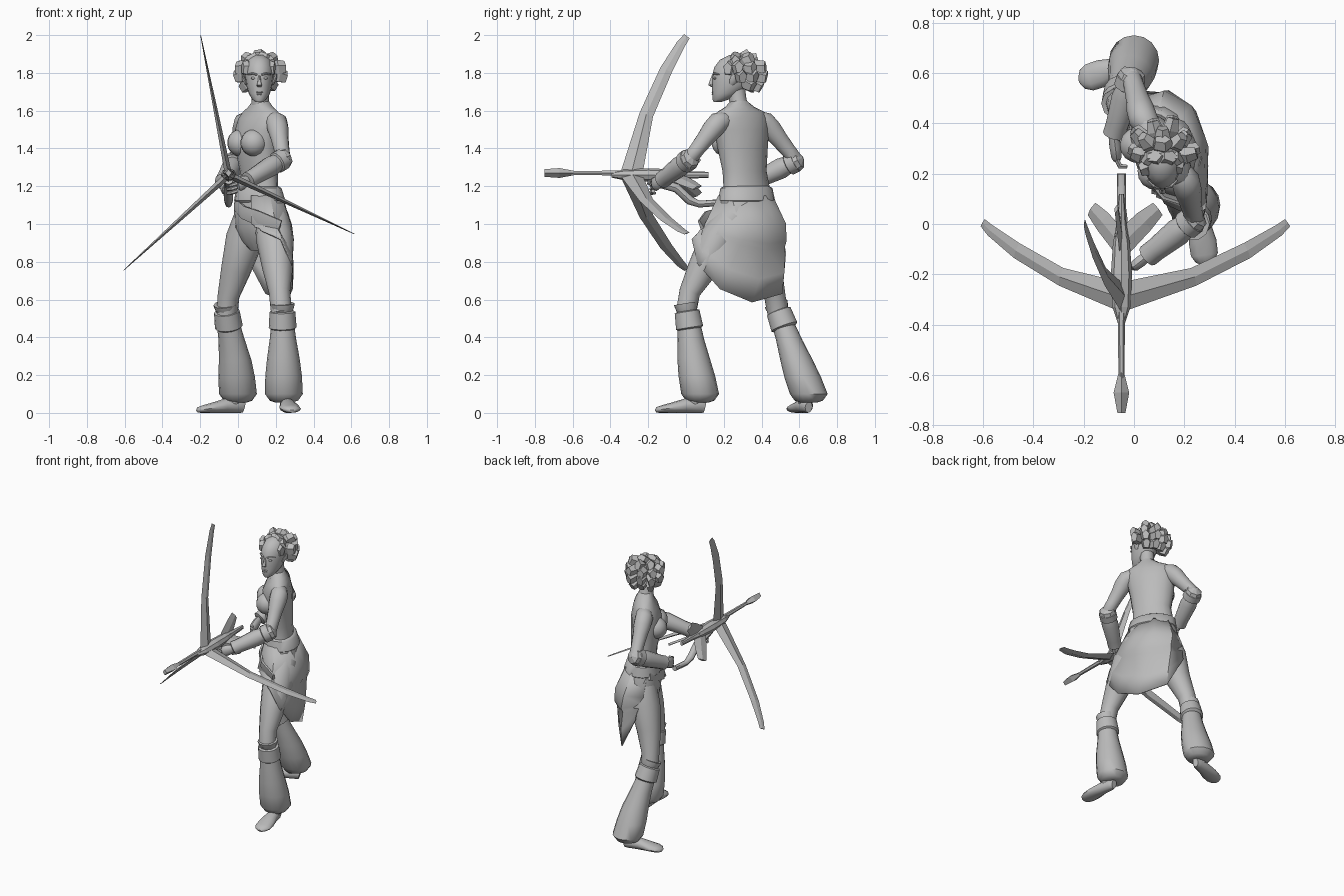
import bpy, bmesh, math
from mathutils import Vector, Matrix

cube = bpy.data.objects.get("Cube")
if cube:
    bpy.data.objects.remove(cube)

grey = bpy.data.materials.new("clay_grey")
grey.use_nodes = True
grey.diffuse_color = (0.5, 0.5, 0.5, 1)
grey.node_tree.nodes["Principled BSDF"].inputs["Base Color"].default_value = (0.5, 0.5, 0.5, 1)

ACROSS = Vector((0.55, -0.83, 0))      # shoulder line, towards the model's left arm
FACING = Vector((-0.83, -0.55, 0))     # direction of the chest
X, Y, Z = Vector((1, 0, 0)), Vector((0, 1, 0)), Vector((0, 0, 1))
made = []


def finish(name, bm, smooth=True):
    bmesh.ops.recalc_face_normals(bm, faces=bm.faces)
    me = bpy.data.meshes.new(name)
    bm.to_mesh(me)
    bm.free()
    me.materials.append(grey)
    ob = bpy.data.objects.new(name, me)
    bpy.context.collection.objects.link(ob)
    if smooth:
        made.append(ob)
    return ob


def tube(name, pts, sides=12, side=X, smooth=True, flat=False):
    """Closed loft along (x, y, z, radius[, second radius]) points.
    flat keeps every ring horizontal."""
    bm = bmesh.new()
    rings = []
    pos = [Vector(p[:3]) for p in pts]
    for i, p in enumerate(pts):
        t = Z if flat else (pos[min(i + 1, len(pts) - 1)] - pos[max(i - 1, 0)]).normalized()
        a = (side - t * side.dot(t)).normalized()
        b = t.cross(a)
        ra, rb = p[3], p[-1]
        ring = []
        for k in range(sides):
            g = math.tau * k / sides
            ring.append(bm.verts.new(pos[i] + a * ra * math.cos(g) + b * rb * math.sin(g)))
        rings.append(ring)
    for r, s in zip(rings, rings[1:]):
        for k in range(sides):
            n = (k + 1) % sides
            bm.faces.new((r[k], r[n], s[n], s[k]))
    bm.faces.new(rings[0])
    bm.faces.new(rings[-1])
    return finish(name, bm, smooth)


def ball(name, centre, radii, axis=X):
    bm = bmesh.new()
    bmesh.ops.create_uvsphere(bm, u_segments=14, v_segments=9, radius=1)
    turn = Matrix.Rotation(math.atan2(axis.y, axis.x), 4, 'Z')
    bm.transform(Matrix.Translation(centre) @ turn @ Matrix.Diagonal((*radii, 1)))
    return finish(name, bm)


def sheet(name, rows, thick):
    bm = bmesh.new()
    grid = [[bm.verts.new(p) for p in row] for row in rows]
    for r, s in zip(grid, grid[1:]):
        for k in range(len(r) - 1):
            bm.faces.new((r[k], r[k + 1], s[k + 1], s[k]))
    finish(name, bm).modifiers.new("thickness", 'SOLIDIFY').thickness = thick


# Torso, hips and neck
tube("torso", [(.11, .32, 1.1, .15, .1), (.11, .32, 1.2, .135, .085), (.11, .31, 1.28, .128, .085),
               (.1, .3, 1.4, .145, .1), (.105, .295, 1.5, .16, .097), (.115, .29, 1.56, .168, .08),
               (.12, .29, 1.595, .14, .064), (.12, .285, 1.62, .085, .055), (.12, .28, 1.65, .046, .044)],
     16, ACROSS, flat=True)
tube("hips", [(.11, .3, .86, .05, .04), (.11, .31, .91, .12, .08), (.12, .32, .98, .175, .12),
              (.12, .32, 1.06, .175, .125), (.115, .32, 1.14, .155, .11)], 16, ACROSS, flat=True)
tube("belt", [(.115, .32, 1.11, .15, .11), (.115, .32, 1.125, .163, .122), (.11, .32, 1.19, .15, .105),
              (.11, .32, 1.2, .13, .09)], 16, ACROSS, flat=True)
tube("neck", [(.12, .29, 1.6, .056), (.118, .275, 1.65, .046), (.115, .265, 1.73, .046)], 12)
for s, label in ((1, "left"), (-1, "right")):
    c = Vector((.11, .3, 1.43)) + FACING * .072 + ACROSS * s * .064
    ball(label + "_breast", c, (.073, .072, .072), FACING)

# Wrapped skirt with a fold across the seat, open towards the front of the hips
top = [(.07, .19), (.17, .17), (.23, .24), (.225, .33), (.18, .42), (.1, .46), (.01, .42)]
mid = [(.07, .12), (.2, .1), (.28, .19), (.285, .34), (.23, .47), (.12, .53), (0, .48)]
hem = [(.12, .08, .97), (.23, .03, .92), (.285, .06, .79), (.29, .18, .655),
       (.26, .35, .585), (.15, .51, .63), (.03, .53, .85)]
rows = [[Vector((x, y, 1.15)) for x, y in top], [Vector((x, y, 1)) for x, y in mid]]
for drop, bulge in ((.25, .012), (.33, 0), (.7, .008)):
    rows.append([m.lerp(Vector(h), drop) - FACING * bulge for m, h in zip(rows[1], hem)])
rows.append(hem)
sheet("skirt", rows, .008)
# Sash slung diagonally over the front of the hips
tube("front_sash", [(-.005, .42, 1.13, .012, .03), (-.01, .33, 1.1, .012, .035), (.03, .21, 1.06, .012, .04),
                    (.11, .115, 1.03, .012, .045), (.22, .085, .98, .01, .05)], 6, FACING)

# Legs, bands and baggy trousers
tube("left_thigh", [(.18, .26, 1.04, .09), (.195, .17, .92, .1), (.21, .085, .76, .08),
                    (.22, .02, .64, .057), (.23, 0, .53, .055)], 14)
tube("right_thigh", [(.07, .39, 1.04, .09), (.035, .41, .92, .1), (-.01, .43, .76, .08),
                     (-.05, .47, .62, .058), (-.06, .49, .5, .055)], 14)


def trousers(label, knee, mid, low):
    k, m, l = Vector(knee), Vector(mid), Vector(low)
    down = (l - k).normalized()

    def at(p, off, r):
        return (*(p + down * off), r)
    tube(label + "_knee_ruffle", [at(k, -.035, .056), at(k, -.04, .066), at(k, -.02, .062), at(k, 0, .055)], 10)
    tube(label + "_knee_band", [at(k, 0, .058), at(k, .005, .068), at(k, .09, .074), at(k, .1, .06)], 14)
    tube(label + "_trouser", [(*(k + down * .08), .062), (*k.lerp(m, .6), .07), (*m, .086),
                              (*m.lerp(l, .5), .097), (*l, .1), (l.x, l.y, l.z - .035, .075),
                              (l.x, l.y, l.z - .045, .045)], 16, flat=True)


trousers("left", (.235, .005, .54), (.24, .04, .29), (.243, .075, .1))
trousers("right", (-.06, .49, .54), (-.015, .585, .28), (0, .65, .1))
for label, heel, toe in (("left", (.25, .1), (.285, -.16)), ("right", (.03, .65), (-.215, .57))):
    h, t = Vector((*heel, 0)), Vector((*toe, 0))
    across = (t - h).cross(Z)
    shape = ((0, .02, .03), (.12, .034, .038), (.4, .042, .038), (.65, .055, .028),
             (.85, .054, .021), (.96, .038, .016), (1, .015, .009))
    tube(label + "_foot", [(*(h.lerp(t, f) + Z * rz), w, rz) for f, w, rz in shape], 12, across)
    ball(label + "_ankle", h.lerp(t, .22) + Z * .07, (.04, .04, .05))


# Arms with flared bracers and closed hands
def arm(label, shoulder, elbow, wrist, palm):
    s, e, w, p = map(Vector, (shoulder, elbow, wrist, palm))
    d = w - e
    inward = ACROSS * (-1 if label == "left" else 1)
    tube(label + "_upper_arm", [(*(s + inward * .09), .03), (*(s + inward * .045 + Z * .01), .05),
                                (*(s - Z * .005), .058), (*s.lerp(e, .2), .056), (*s.lerp(e, .45), .047),
                                (*s.lerp(e, .75), .041), (*e, .04), (*(e + d * .1), .038)], 14, Z.cross(inward))
    bracer = ((0, .038), (.02, .058), (.18, .058), (.2, .048), (.35, .055), (.8, .046), (.98, .046), (1, .03))
    tube(label + "_bracer", [(*(e + d * f), r) for f, r in bracer], 12)
    tube(label + "_elbow_guard", [(*(e - d * .14), .012), (*(e - d * .07), .05),
                                  (*(e + d * .04), .058), (*(e + d * .06), .04)], 8, smooth=False)
    tube(label + "_palm", [(*w, .027, .022), (*w.lerp(p, .5), .036, .024), (*p, .038, .022),
                           (*(p + (p - w) * .2), .025, .015)], 10, Z)
    side = (p - w).normalized()
    for i in range(4):
        f = p + Z * (.03 - i * .02) + side * .015
        curl = Vector((-side.y, side.x, 0)) * (1 if label == "left" else -1)
        tube(f"{label}_finger_{i}", [(*f, .011), (*(f + side * .03 - curl * .01), .011),
                                     (*(f + side * .035 - curl * .04), .008)], 6, Z)


arm("left", (.205, .17, 1.54), (.24, .02, 1.345), (.05, -.13, 1.23), (.005, -.165, 1.21))
arm("right", (.035, .42, 1.54), (-.01, .585, 1.335), (-.08, .35, 1.22), (-.07, .27, 1.19))

# Head and face
tube("head", [(.113, .165, 1.645, .018, .018), (.113, .185, 1.66, .038, .045), (.113, .212, 1.69, .056, .073),
              (.113, .235, 1.73, .068, .097), (.113, .25, 1.78, .075, .112), (.113, .26, 1.83, .075, .11),
              (.113, .265, 1.87, .06, .085), (.113, .265, 1.895, .025, .035)], 16, flat=True)
tube("nose", [(.113, .146, 1.785, .006, .01), (.113, .134, 1.752, .009, .011),
              (.113, .129, 1.735, .014, .011), (.113, .14, 1.726, .01, .007)], 8, flat=True)
for z, r in ((1.698, .019), (1.687, .016)):
    ball("lip", (.113, .146, z), (r, .01, .006))
for s in (-1, 1):
    ball("eye", (.113 + s * .031, .153, 1.772), (.014, .01, .007))
    tube("brow", [(.113 + s * .012, .143, 1.79, .005), (.113 + s * .035, .15, 1.797, .006),
                  (.113 + s * .06, .174, 1.792, .004)], 6, Z)
    tube("ear", [(.113 + s * .068, .24, 1.74, .012, .008), (.113 + s * .083, .255, 1.765, .025, .009),
                 (.113 + s * .09, .27, 1.8, .01, .005)], 8, Y)

# Thick blocky locks, swept back from the brow
skull = Vector((.113, .28, 1.8))
for row, (lift, count, spread) in enumerate(((-.65, 4, .9), (-.15, 6, 1.5), (.3, 8, 2.3), (.8, 7, 2.9), (1.25, 3, 2.2))):
    for i in range(count):
        g = math.pi / 2 + spread * (2 * i / (count - 1) - 1)
        d = Vector((math.cos(g) * math.cos(lift), math.sin(g) * math.cos(lift), math.sin(lift)))
        reach = .95 + .1 * ((i + row) % 2)
        if d.y < -.2:
            reach *= .88
        tip = skull + Vector((d.x * .135, d.y * .135, d.z * .115)) * reach
        root = skull + d * .05
        end = tip + Vector((0, .012, -.006))
        tube(f"hair_lock_{row}_{i}", [(*root, .03), (*root.lerp(tip, .6), .043, .034), (*end, .034, .024)],
             5, Z if lift < 1 else X, smooth=False)

# Crossbow body, grip and bolt
BX, BZ = -.05, 1.26


def along(name, pts, sides=8, z=BZ):
    tube(name, [(BX, y, z, *r) for y, *r in pts], sides, X, smooth=False)


along("bow_body", [(-.395, .014), (-.33, .036, .028), (-.2, .042, .035), (-.08, .034, .03),
                   (0, .02), (.12, .01, .016)])
along("bolt_shaft", [(-.65, .011), (-.35, .015)], 6, 1.27)
along("bolt_head", [(-.75, .016, .02), (-.67, .031, .026), (-.59, .011)], 4, 1.27)
tube("bow_grip", [(BX, -.2, 1.235, .026), (BX, -.05, 1.19, .024), (BX, .02, 1.125, .024),
                  (BX, .07, 1.105, .018), (BX, .2, 1.115, .018)], 8)

# Three thin swept blades and three tail fins around the bow axis
blade = ((0, -.29, .058), (.33, -.21, .037), (.575, -.105, .033), (.72, -.025, .024), (.76, .005, .018))
fin = ((0, -.08, .05), (.1, .01, .045), (.16, .06, .032))
hub = Vector((BX, 0, BZ))
for i, (dx, dz, reach) in enumerate(((-.15, .75, .985), (-.55, -.5, .98), (.66, -.31, .96))):
    d = Vector((dx, 0, dz)).normalized()
    tube(f"bow_blade_{i}", [(*(hub + d * r * reach + Y * y), w, .022 * (.8 - r) + .001) for r, y, w in blade],
         4, Y, smooth=False)
    size = .65 if i == 0 else 1
    tube(f"tail_fin_{i}", [(*(hub + d * r * size + Y * y), w, .008) for r, y, w in fin],
         4, Y, smooth=False)

# Smooth shading with sharp edges kept
bpy.ops.object.select_all(action='DESELECT')
for ob in made:
    ob.select_set(True)
bpy.context.view_layer.objects.active = made[0]
bpy.ops.object.shade_smooth_by_angle(angle=math.radians(45))
